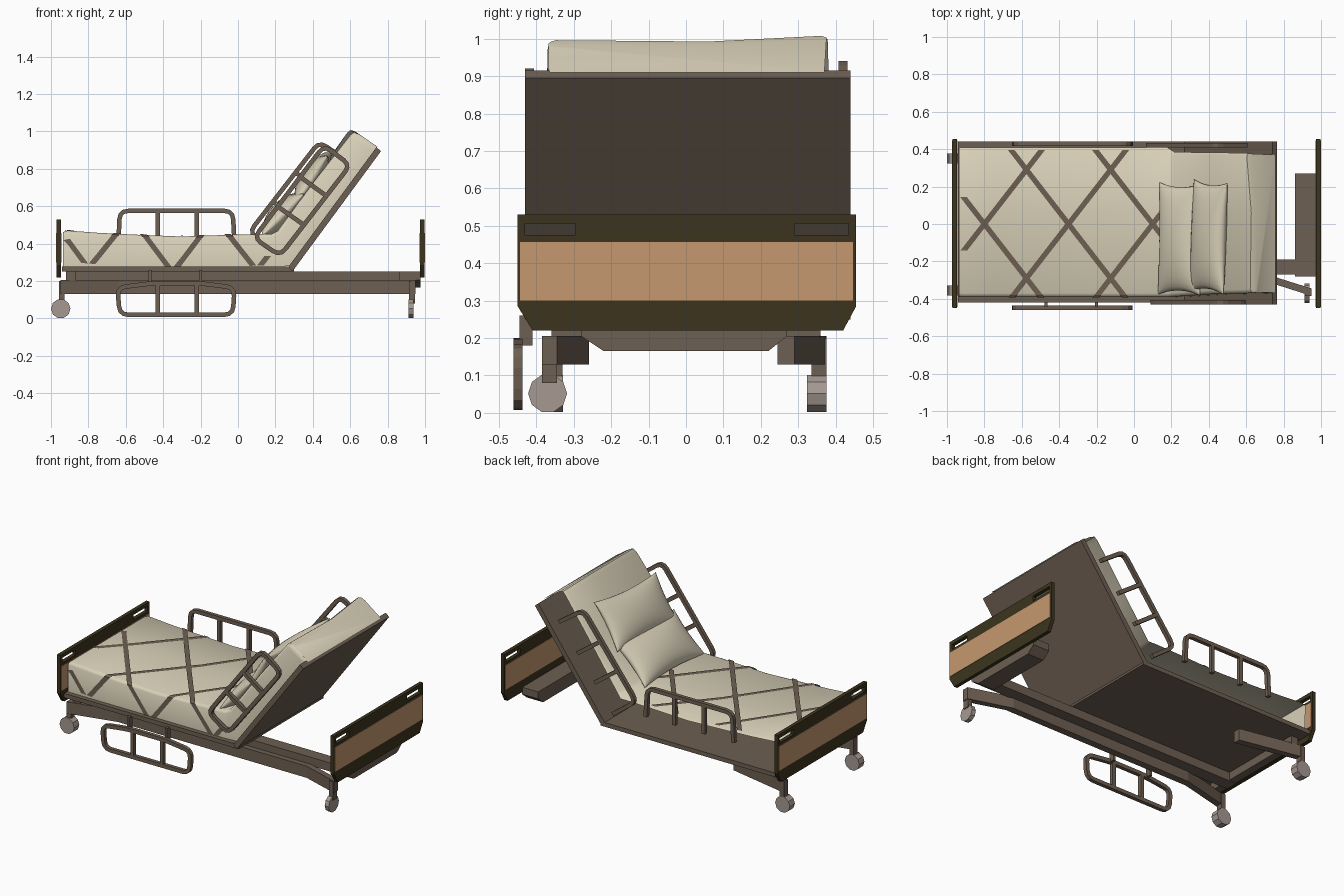
import bpy, bmesh, math
from mathutils import Vector

if "Cube" in bpy.data.objects:
    bpy.data.objects.remove(bpy.data.objects["Cube"])


def material(name, rgb):
    m = bpy.data.materials.new(name)
    m.diffuse_color = (*rgb, 1)
    m.use_nodes = True
    m.node_tree.nodes["Principled BSDF"].inputs["Base Color"].default_value = m.diffuse_color
    return m


BROWN = material("taupe frame", (0.155, 0.115, 0.085))
CREAM = material("cream bedding", (0.69, 0.63, 0.48))
OLIVE = material("dark olive board", (0.045, 0.034, 0.013))
WOOD = material("light wood", (0.56, 0.315, 0.16))
WHEEL = material("grey wheel", (0.38, 0.32, 0.285))


def make(name, verts, faces, mat, smooth=False, fix=True):
    bm = bmesh.new()
    vs = [bm.verts.new(v) for v in verts]
    for f in faces:
        bm.faces.new([vs[i] for i in f])
    if fix:
        bmesh.ops.recalc_face_normals(bm, faces=bm.faces)
    me = bpy.data.meshes.new(name)
    bm.to_mesh(me)
    bm.free()
    ob = bpy.data.objects.new(name, me)
    bpy.context.collection.objects.link(ob)
    me.materials.append(mat)
    if smooth:
        bpy.ops.object.select_all(action='DESELECT')
        ob.select_set(True)
        bpy.context.view_layer.objects.active = ob
        bpy.ops.object.shade_smooth_by_angle(angle=math.radians(45))
    return ob


def prism(name, profile, a, b, axis, mat):
    """Extrude a 2D profile from a to b: 'y' takes (x, z), 'x' takes (y, z), 'z' takes (x, y)."""
    n = len(profile)
    place = {'y': lambda p, q, t: (p, t, q), 'x': lambda p, q, t: (t, p, q), 'z': lambda p, q, t: (p, q, t)}[axis]
    verts = [place(p, q, t) for t in (a, b) for p, q in profile]
    faces = [tuple(range(n)), tuple(range(n, 2 * n))]
    faces += [(i, (i + 1) % n, n + (i + 1) % n, n + i) for i in range(n)]
    return make(name, verts, faces, mat)


def box(name, x0, x1, y0, y1, z0, z1, mat):
    return prism(name, [(x0, z0), (x1, z0), (x1, z1), (x0, z1)], y0, y1, 'y', mat)


def rounded(pts, closed, r=0.045):
    """Cut the corners of an (x, z) path with short arcs."""
    out, n = [], len(pts)
    for i, p in enumerate(pts):
        p = Vector(p)
        if not closed and i in (0, n - 1):
            out.append(p)
            continue
        a = p + (Vector(pts[i - 1]) - p).normalized() * r
        b = p + (Vector(pts[(i + 1) % n]) - p).normalized() * r
        out += [a * (1 - t) ** 2 + p * 2 * t * (1 - t) + b * t * t for t in (0, 0.33, 0.67, 1)]
    return out


def rail(name, paths, y, w=0.012):
    """Square bars swept along (x, z) paths."""
    verts, faces = [], []
    for pts, closed in paths:
        pts = rounded(pts, closed)
        n, k = len(pts), len(verts)
        for i, p in enumerate(pts):
            a = pts[i - 1] if closed or i else p
            b = pts[(i + 1) % n] if closed or i < n - 1 else p
            d = (b - a).normalized()
            o = Vector((-d.y, d.x)) * w
            for s, t in ((-1, -1), (1, -1), (1, 1), (-1, 1)):
                verts.append((p.x + o.x * s, y + w * t, p.y + o.y * s))
        for i in range(n if closed else n - 1):
            c, e = k + 4 * i, k + 4 * ((i + 1) % n)
            faces += [(c + j, c + (j + 1) % 4, e + (j + 1) % 4, e + j) for j in range(4)]
        if not closed:
            faces += [tuple(range(k, k + 4)), tuple(range(k + 4 * n - 4, k + 4 * n))]
    make(name, verts, faces, BROWN)


# Deck and raised back panel
box("deck", -0.94, 0.30, -0.42, 0.44, 0.25, 0.277, BROWN)
prism("back_panel", [(0.29, 0.25), (0.765, 0.895), (0.74, 0.915), (0.27, 0.277)], -0.43, 0.44, 'y', BROWN)

# Base: side beam, head cross bar, lower beam and arm with splayed ends
box("side_beam", -0.92, 0.975, -0.27, -0.19, 0.195, 0.25, BROWN)
prism("head_crossbar", [(-0.28, 0.25), (-0.28, 0.205), (-0.22, 0.165), (0.22, 0.165), (0.27, 0.205), (0.27, 0.25)],
      0.86, 0.975, 'x', BROWN)
prism("lower_beam", [(0.95, -0.385), (0.70, -0.305), (-0.64, -0.305), (-0.95, -0.38), (-0.95, -0.34), (-0.62, -0.26),
                     (0.68, -0.26), (0.95, -0.345)], 0.13, 0.205, 'z', BROWN)
prism("back_foot_arm", [(-0.54, 0.245), (-0.54, 0.29), (-0.95, 0.375), (-0.95, 0.335)], 0.13, 0.205, 'z', BROWN)
box("foot_crossbar", -0.92, -0.87, -0.36, 0.36, 0.20, 0.25, BROWN)


# Casters: ten sided wheel with a fork plate
def caster(name, x, y, along_x):
    c = x if along_x else y
    prof = [((y if along_x else x) + 0.052 * math.cos(math.tau * i / 10),
             0.052 + 0.052 * math.sin(math.tau * i / 10)) for i in range(10)]
    h = 0.014 if along_x else 0.026
    prism(name + "_wheel", prof, c - h, c + h, 'x' if along_x else 'y', WHEEL)
    box(name + "_fork", x - 0.01, x + 0.02, y - 0.015, y + 0.025, 0.08, 0.2, BROWN)


caster("foot_front_caster", -0.948, -0.355, False)
caster("foot_back_caster", -0.948, 0.35, False)
caster("head_front_caster", 0.925, -0.37, True)


# Head and foot boards with hand slots and wood inlays
def board(name, x0, x1):
    prism(name, [(-0.41, 0.22), (0.42, 0.22), (0.455, 0.285), (0.455, 0.475), (-0.45, 0.475), (-0.45, 0.285)],
          x0, x1, 'x', OLIVE)
    box(name + "_top", x0, x1, -0.45, 0.455, 0.507, 0.53, OLIVE)
    for i, (a, b) in enumerate(((-0.45, -0.43), (-0.295, 0.29), (0.435, 0.455))):
        box(f"{name}_post_{i}", x0, x1, a, b, 0.475, 0.507, OLIVE)
    for i, x in enumerate((x0, x1)):
        box(f"{name}_wood_{i}", x - 0.003, x + 0.003, -0.444, 0.446, 0.30, 0.457, WOOD)


board("headboard", 0.973, 0.996)
board("footboard", -0.97, -0.946)

# Bedding shell: open on the back side, bent at the hinge
TOP = [(-0.935, 0.462), (-0.91, 0.47), (-0.75, 0.458), (-0.55, 0.448), (-0.3, 0.438), (-0.05, 0.447), (0.18, 0.452)]


def top_z(x):
    for (xa, za), (xb, zb) in zip(TOP, TOP[1:]):
        if x <= xb:
            return za + (zb - za) * max(0, x - xa) / (xb - xa)
    return TOP[-1][1]


# base point, top point, front y, back y, drop of the front half
stations = [((x, 0.277), (x, z), -0.39, 0.408, 0) for x, z in TOP]
stations += [((0.28, 0.28), (0.212, 0.468), -0.388, 0.385, 0), ((0.51, 0.60), (0.40, 0.735), -0.375, 0.382, 0.04),
             ((0.725, 0.893), (0.583, 0.992), -0.37, 0.38, 0.12), ((0.745, 0.918), (0.603, 1.008), -0.367, 0.377, 0.13),
             ((0.757, 0.91), (0.63, 0.998), -0.364, 0.375, 0.13)]
verts = []
for b, t, ya, yb, drop in stations:
    b, t = Vector(b), Vector(t)
    for y, f in ((ya, 0), (ya, 0.9 - drop), (ya + 0.006, 0.96 - drop), (ya + 0.02, 1 - drop), (0.06, 1 - drop * 1.3),
                 (yb - 0.015, 1), (yb, 0.94)):
        p = b.lerp(t, f)
        verts.append((p.x, y, p.y))
n = 7
faces = [(i * n + j, i * n + j + 1, (i + 1) * n + j + 1, (i + 1) * n + j)
         for i in range(len(stations) - 1) for j in range(n - 1)]
last = (len(stations) - 1) * n
verts += [(-0.935, 0.4, 0.277), (0.757, 0.37, 0.91)]
faces += [tuple(range(n)) + (len(verts) - 2,), tuple(range(last, last + n)) + (len(verts) - 1,)]
make("mattress", verts, faces, CREAM, smooth=True)


# Blanket lattice: diagonal strips over the top and down the front side
def wrap(x, s):
    if s > -0.385:
        return (x, s, top_z(x) + 0.004)
    return (x, -0.394, top_z(x) + 0.002 - (-0.385 - s))


verts, faces = [], []
W, SLOPE, STEP = 0.018, 1.29, 0.0125
for xk in (-1.7, -1.25, -0.8, -0.35, 0.1, 0.55):
    for sign in (1, -1):
        for i in range(int(0.955 / STEP)):
            s0 = -0.555 + i * STEP
            s1 = s0 + STEP
            xa, xb = xk + sign * s0 / SLOPE, xk + sign * s1 / SLOPE
            if min(xa, xb) - W < -0.935 or max(xa, xb) + W > 0.18:
                continue
            k = len(verts)
            verts += [wrap(xa - W, s0), wrap(xa + W, s0), wrap(xb + W, s1), wrap(xb - W, s1)]
            faces.append((k, k + 1, k + 2, k + 3))
make("blanket_lattice", verts, faces, BROWN, fix=False)


# Pillows: puffed sheets with pinched edges
def pillow(name, cx, cy, cz, length, width, thick, tilt, twist):
    N = 16
    ca, sa = math.cos(tilt), math.sin(tilt)
    verts, faces = [], []
    for side in (1, -1):
        for i in range(N + 1):
            for j in range(N + 1):
                u, v = -math.cos(math.pi * i / N), -math.cos(math.pi * j / N)
                a = u * length / 2 * (1 - 0.13 * (1 - v * v))
                b = v * width / 2 * (1 - 0.08 * (1 - u * u))
                a, b = a + twist * b, b - twist * a
                h = side * thick / 2 * ((1 - u * u) * (1 - v * v)) ** 0.5
                verts.append((cx + a * ca - h * sa, cy + b, cz + a * sa + h * ca))
        o = 0 if side == 1 else (N + 1) ** 2
        faces += [(o + i * (N + 1) + j, o + (i + 1) * (N + 1) + j, o + (i + 1) * (N + 1) + j + 1, o + i * (N + 1) + j + 1)
                  for i in range(N) for j in range(N)]
    ob = make(name, verts, faces, CREAM)
    bm = bmesh.new()
    bm.from_mesh(ob.data)
    bmesh.ops.remove_doubles(bm, verts=bm.verts, dist=0.0005)
    bmesh.ops.recalc_face_normals(bm, faces=bm.faces)
    bm.to_mesh(ob.data)
    bm.free()
    for p in ob.data.polygons:
        p.use_smooth = True


pillow("lower_pillow", 0.245, -0.08, 0.56, 0.32, 0.60, 0.14, math.radians(45), 0.02)
pillow("upper_pillow", 0.40, -0.07, 0.755, 0.32, 0.60, 0.13, math.radians(56), 0.06)

# Lowered front rail with hanger arms
rail("lowered_front_rail", [([(-0.645, 0.165), (-0.632, 0.02), (-0.028, 0.02), (-0.018, 0.165), (-0.2, 0.188),
                              (-0.46, 0.188)], True),
                            ([(-0.43, 0.02), (-0.43, 0.19)], False), ([(-0.22, 0.02), (-0.22, 0.19)], False)], -0.449)
for x in (-0.47, -0.20):
    box("rail_hanger", x - 0.008, x + 0.008, -0.445, -0.41, 0.18, 0.26, BROWN)

# Raised back rail
rail("raised_back_rail", [([(-0.64, 0.39), (-0.632, 0.575), (-0.028, 0.575), (-0.018, 0.39)], False),
                          ([(-0.43, 0.39), (-0.43, 0.575)], False), ([(-0.22, 0.39), (-0.22, 0.575)], False)], 0.428)


# Tilted rails beside the backrest
def tilted(name, low, high, high_in, low_in, y, closed):
    low, high, high_in, low_in = map(Vector, (low, high, high_in, low_in))
    loop = [low, high, high_in, low_in] if closed else [low_in, low, high, high_in]
    bars = [([low.lerp(high, t), low_in.lerp(high_in, t)], False) for t in (0.34, 0.66)]
    rail(name, [(loop, closed)] + bars, y)


tilted("front_tilted_rail", (0.085, 0.43), (0.46, 0.925), (0.60, 0.82), (0.225, 0.335), -0.418, True)
tilted("back_tilted_rail", (0.06, 0.46), (0.435, 0.945), (0.60, 0.83), (0.22, 0.34), 0.42, False)
